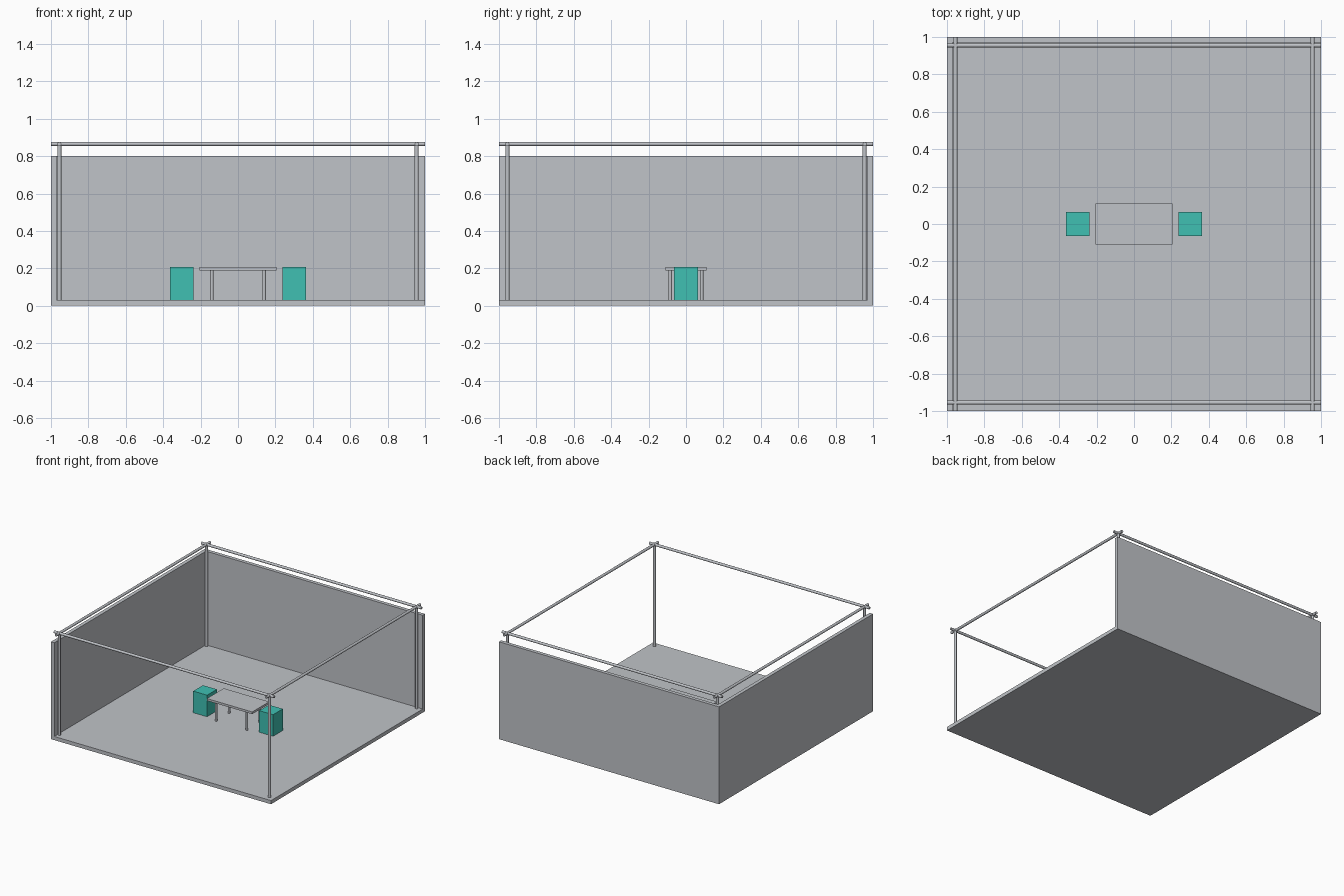
import bpy
from mathutils import Vector

if "Cube" in bpy.data.objects:
    bpy.data.objects.remove(bpy.data.objects["Cube"])


def material(name, rgb):
    m = bpy.data.materials.new(name)
    m.diffuse_color = (*rgb, 1.0)
    m.use_nodes = True
    m.node_tree.nodes["Principled BSDF"].inputs["Base Color"].default_value = m.diffuse_color
    return m


GREY = material("pale grey", (0.53, 0.55, 0.58))
TEAL = material("teal", (0.05, 0.53, 0.45))


def box(name, lo, hi, mat):
    """Axis-aligned box between two corners."""
    lo, hi = Vector(lo), Vector(hi)
    bpy.ops.mesh.primitive_cube_add(size=1, location=(lo + hi) / 2)
    ob = bpy.context.object
    ob.name = name
    ob.scale = hi - lo
    bpy.ops.object.transform_apply(location=False, rotation=False, scale=True)
    ob.data.materials.append(mat)
    return ob


def rod(name, a, b, radius, mat):
    """Round bar from point a to point b."""
    a, b = Vector(a), Vector(b)
    d = b - a
    bpy.ops.mesh.primitive_cylinder_add(
        vertices=16, radius=radius, depth=d.length, location=(a + b) / 2,
        rotation=d.to_track_quat('Z', 'Y').to_euler())
    ob = bpy.context.object
    ob.name = name
    ob.data.materials.append(mat)
    bpy.ops.object.shade_smooth_by_angle()
    return ob


FLOOR = 0.03      # floor top, also wall thickness
WALL = 0.80       # wall top
POST = 0.955      # offset of posts and rails
RAIL = 0.865      # rail height
R = 0.0107        # post and rail radius

# floor slab, back wall and left wall
box("floor", (-1, -1, 0), (1, 1, FLOOR), GREY)
box("back_wall", (-1, 1 - FLOOR, FLOOR), (1, 1, WALL), GREY)
box("left_wall", (-1, -1, FLOOR), (-1 + FLOOR, 1 - FLOOR, WALL), GREY)

# corner posts and the overhanging top rails
for sx, side in ((-1, "left"), (1, "right")):
    for sy, end in ((-1, "front"), (1, "back")):
        x, y = sx * POST, sy * POST
        rod(f"{end}_{side}_post", (x, y, FLOOR), (x, y, RAIL + 0.01), R, GREY)
    rod(f"{side}_rail", (sx * POST, -1, RAIL), (sx * POST, 1, RAIL), R, GREY)
for sy, end in ((-1, "front"), (1, "back")):
    rod(f"{end}_rail", (-1, sy * POST, RAIL), (1, sy * POST, RAIL), R, GREY)

# table
box("table_top", (-0.206, -0.11, 0.188), (0.206, 0.11, 0.206), GREY)
for sx, side in ((-1, "left"), (1, "right")):
    for sy, end in ((-1, "front"), (1, "back")):
        x, y = sx * 0.14, sy * 0.084
        rod(f"{end}_{side}_table_leg", (x, y, FLOOR), (x, y, 0.188), 0.009, GREY)

# block stools
for sx, side in ((-1, "left"), (1, "right")):
    box(f"{side}_stool", (sx * 0.3 - 0.063, -0.063, FLOOR),
        (sx * 0.3 + 0.063, 0.063, 0.207), TEAL)
